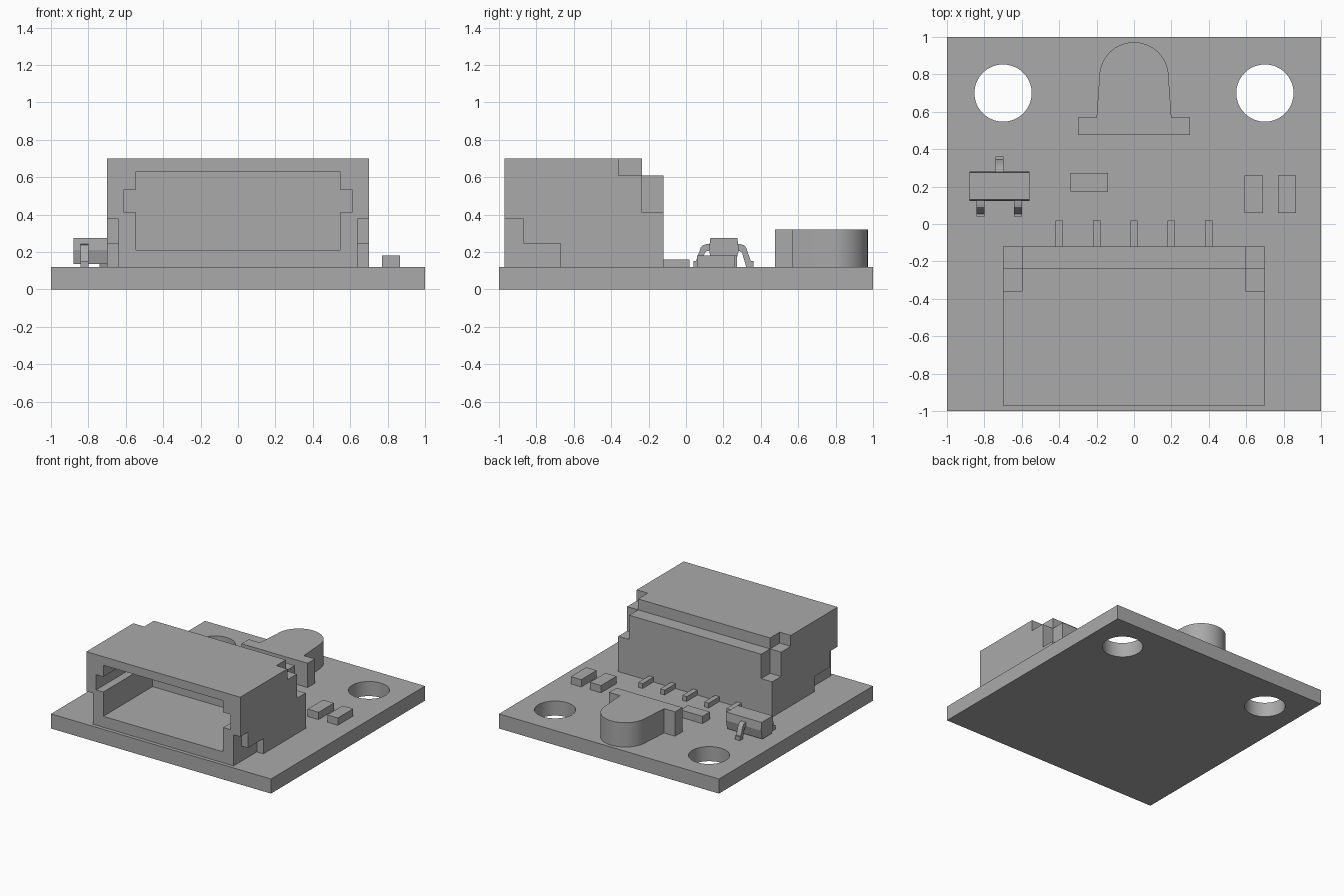
import bpy
import bmesh
import math
from mathutils import Vector

cube = bpy.data.objects.get("Cube")
if cube:
    bpy.data.objects.remove(cube)

grey = bpy.data.materials.new("neutral grey")
grey.use_nodes = True
grey.diffuse_color = (0.4, 0.4, 0.4, 1)
grey.node_tree.nodes["Principled BSDF"].inputs["Base Color"].default_value = (0.4, 0.4, 0.4, 1)

TOP = 0.12  # upper face of the board


def prism(name, outline, axis, lo, hi):
    """Extrude a 2D outline along an axis; the outline uses the other two axes in order."""
    def place(p, d):
        c = list(p)
        c.insert("xyz".index(axis), d)
        return Vector(c)
    bm = bmesh.new()
    face = bm.faces.new([bm.verts.new(place(p, lo)) for p in outline])
    new = bmesh.ops.extrude_face_region(bm, geom=[face])["geom"]
    shift = place((0, 0), hi - lo)
    bmesh.ops.translate(bm, vec=shift, verts=[v for v in new if isinstance(v, bmesh.types.BMVert)])
    bmesh.ops.recalc_face_normals(bm, faces=bm.faces)
    mesh = bpy.data.meshes.new(name)
    bm.to_mesh(mesh)
    bm.free()
    mesh.materials.append(grey)
    obj = bpy.data.objects.new(name, mesh)
    bpy.context.collection.objects.link(obj)
    return obj


def box(name, x, y, z):
    return prism(name, [(x[0], y[0]), (x[1], y[0]), (x[1], y[1]), (x[0], y[1])], "z", *z)


def arc(cx, cy, r, start, end, steps):
    angles = [math.radians(start + (end - start) * i / steps) for i in range(steps + 1)]
    return [(cx + r * math.cos(a), cy + r * math.sin(a)) for a in angles]


def cut(obj, cutter):
    mod = obj.modifiers.new("cut", "BOOLEAN")
    mod.operation, mod.solver, mod.object = "DIFFERENCE", "EXACT", cutter
    bpy.context.view_layer.objects.active = obj
    bpy.ops.object.modifier_apply(modifier=mod.name)
    bpy.data.objects.remove(cutter)


def smooth(obj):
    bpy.ops.object.select_all(action="DESELECT")
    obj.select_set(True)
    bpy.context.view_layer.objects.active = obj
    bpy.ops.object.shade_smooth_by_angle(angle=math.radians(30))


# Board with two mounting holes
board = box("board", (-1, 1), (-1, 1), (0, TOP))
for x in (-0.7, 0.7):
    cut(board, prism("hole_cutter", arc(x, 0.7, 0.153, 0, 360, 64)[:-1], "z", -0.1, 0.3))
smooth(board)

# Connector housing with a stepped back
housing = prism("connector_housing", [(-0.97, TOP), (-0.12, TOP), (-0.12, 0.61), (-0.235, 0.61),
                                      (-0.235, 0.7), (-0.97, 0.7)], "x", -0.7, 0.7)
# Socket opening with a key slot on each side
right_half = [(0.545, 0.21), (0.545, 0.41), (0.61, 0.41), (0.61, 0.535), (0.545, 0.535), (0.545, 0.63)]
opening = right_half + [(-x, z) for x, z in reversed(right_half)]
cut(housing, prism("socket_cutter", opening, "y", -1.1, -0.33))
# Stepped notches in the upper back and lower front corners
back_notch = [(-0.36, 0.61), (-0.235, 0.61), (-0.235, 0.41), (0, 0.41), (0, 0.8), (-0.36, 0.8)]
front_notch = [(-1.1, 0), (-0.67, 0), (-0.67, 0.245), (-0.87, 0.245), (-0.87, 0.375), (-1.1, 0.375)]
for s in (-1, 1):
    cut(housing, prism("notch_cutter", back_notch, "x", 0.6 * s, 0.8 * s))
    cut(housing, prism("notch_cutter", front_notch, "x", 0.64 * s, 0.8 * s))

# Connector pins
for i in range(5):
    x = (i - 2) * 0.2
    box(f"connector_pin_{i + 1}", (x - 0.02, x + 0.02), (-0.12, 0.02), (TOP, 0.16))

# Domed lamp and its flange
lamp = prism("lamp_dome", [(-0.2, 0.57), (0.2, 0.57)] + arc(0, 0.787, 0.185, 0, 180, 32),
             "z", TOP, 0.32)
smooth(lamp)
box("lamp_flange", (-0.3, 0.3), (0.475, 0.57), (TOP, 0.32))

# Chip components
box("chip_inner", (0.59, 0.69), (0.06, 0.26), (TOP, 0.18))
box("chip_outer", (0.77, 0.865), (0.06, 0.26), (TOP, 0.18))
box("chip_centre", (-0.34, -0.14), (0.175, 0.272), (TOP, 0.18))

# Transistor with three bent legs
prism("transistor_body", [(0.14, 0.135), (0.265, 0.135), (0.282, 0.21), (0.275, 0.275),
                          (0.13, 0.275), (0.123, 0.21)], "x", -0.88, -0.56)
leg = [(0.06, 0.205), (0.088, 0.205), (0.1, 0.195), (0.122, 0.12), (0.16, 0.12), (0.16, 0.152),
       (0.146, 0.152), (0.122, 0.222), (0.11, 0.236), (0.09, 0.242), (0.06, 0.242)]
for name, x, s in (("front_leg_right", -0.82, -1), ("front_leg_left", -0.62, -1), ("back_leg", -0.72, 1)):
    smooth(prism(name, [(0.2 + s * y, z) for y, z in leg], "x", x - 0.021, x + 0.021))
